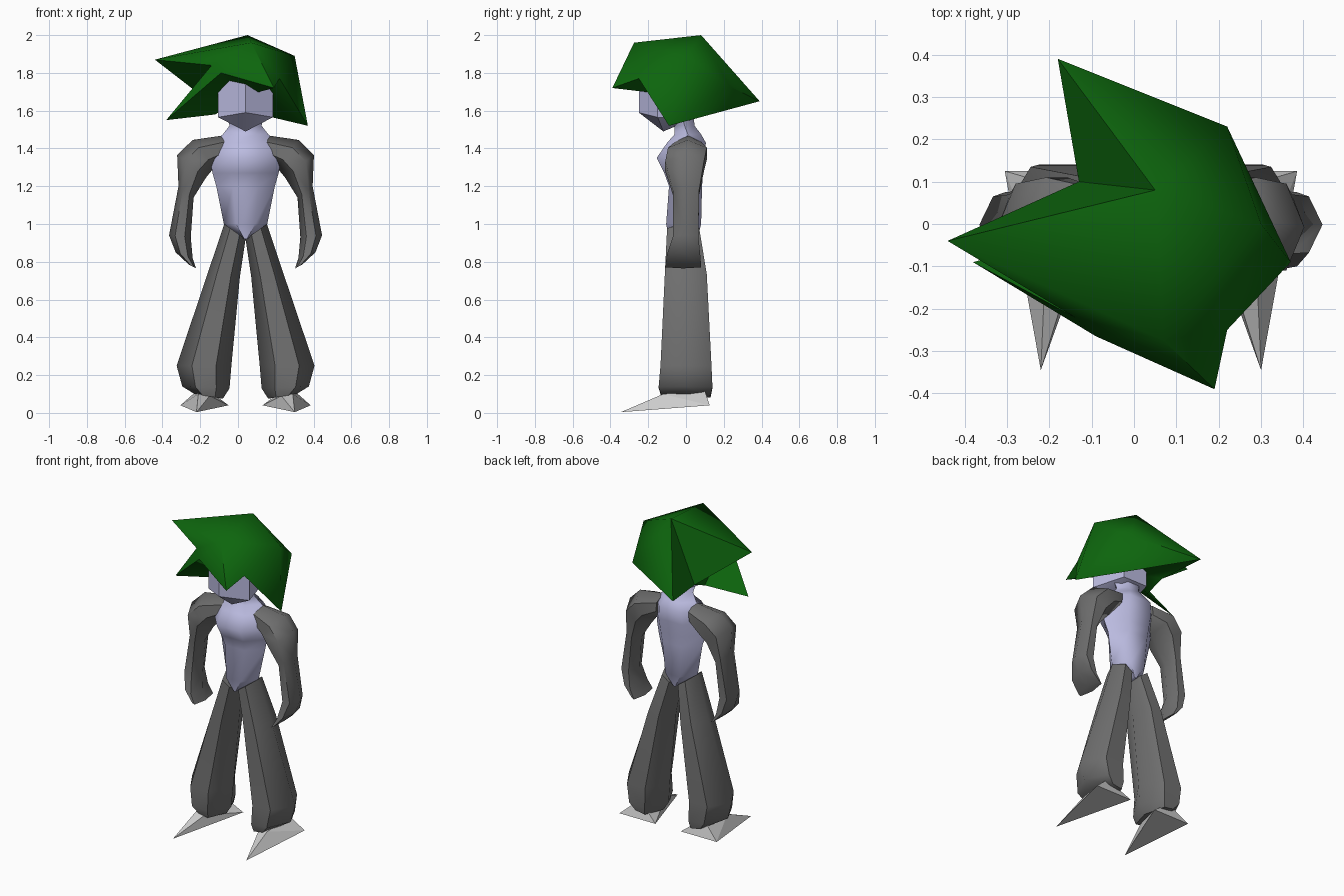
import bpy, bmesh, math

cube = bpy.data.objects.get("Cube")
if cube:
    bpy.data.objects.remove(cube, do_unlink=True)

AXIS = 0.04  # x position of the figure's symmetry plane


def material(name, rgb):
    m = bpy.data.materials.new(name)
    m.use_nodes = True
    m.diffuse_color = (*rgb, 1)
    m.node_tree.nodes["Principled BSDF"].inputs["Base Color"].default_value = (*rgb, 1)
    return m


GREEN = material("hair green", (0.004, 0.13, 0.004))
SKIN = material("pale lilac", (0.50, 0.50, 0.75))
GREY = material("cloth grey", (0.16, 0.16, 0.16))
WHITE = material("shoe light grey", (0.60, 0.60, 0.60))


def build(name, points, faces, mat, x=AXIS, mirror=False, smooth=60):
    """Make an object from points and faces, optionally mirrored across its origin."""
    mesh = bpy.data.meshes.new(name)
    mesh.from_pydata(points, [], faces)
    bm = bmesh.new()
    bm.from_mesh(mesh)
    bmesh.ops.recalc_face_normals(bm, faces=bm.faces)
    bm.to_mesh(mesh)
    bm.free()
    mesh.materials.append(mat)
    ob = bpy.data.objects.new(name, mesh)
    ob.location.x = x
    bpy.context.collection.objects.link(ob)
    if smooth:
        bpy.ops.object.select_all(action='DESELECT')
        ob.select_set(True)
        bpy.context.view_layer.objects.active = ob
        bpy.ops.object.shade_smooth_by_angle(angle=math.radians(smooth))
    if mirror:
        ob.modifiers.new("mirror", 'MIRROR').use_mirror_merge = False


def loft(name, rings, mat, mirror=False):
    """Six-sided tube; each ring is inner x, z, outer x, z, front y, back y."""
    pts, faces = [], []
    for xi, zi, xo, zo, yf, yb in rings:
        mid = (yf + yb) / 2
        for t, y in ((0, mid), (.28, yf), (.72, yf), (1, mid), (.72, yb), (.28, yb)):
            pts.append((xi + (xo - xi) * t, y, zi + (zo - zi) * t))
    for r in range(len(rings) - 1):
        for k in range(6):
            a, b = r * 6 + k, r * 6 + (k + 1) % 6
            faces.append((a, b, b + 6, a + 6))
    last = len(pts) - 6
    faces += [tuple(range(6)), tuple(range(last, last + 6))]
    build(name, pts, faces, mat, mirror=mirror)


# Torso and neck: height, half width, front y, back y
torso = [(.92, .015, -.09, .06), (1.0, .115, -.105, .08), (1.2, .155, -.09, .085),
         (1.27, .175, -.115, .09), (1.35, .19, -.155, .10), (1.43, .175, -.10, .105),
         (1.475, .12, -.06, .08), (1.52, .085, -.06, .045), (1.59, .10, -.09, .04)]
loft("torso", [(-w, z, w, z, f, b) for z, w, f, b in torso], SKIN)

# Arms with shoulder, elbow and tapering sleeve end
loft("arms", [(.12, 1.34, .11, 1.47, -.06, .08),
              (.165, 1.30, .28, 1.445, -.095, .11),
              (.21, 1.245, .362, 1.365, -.11, .095),
              (.275, 1.14, .355, 1.20, -.07, .07),
              (.29, .93, .405, .94, -.068, .065),
              (.28, .82, .37, .85, -.10, .075),
              (.262, .765, .30, .785, -.11, .08)], GREY, mirror=True)

# Flared trousers
loft("trousers", [(0, .92, .113, 1.0, -.10, .07),
                  (.03, .72, .20, .74, -.112, .11),
                  (.075, .25, .365, .25, -.135, .135),
                  (.085, .13, .335, .14, -.145, .14),
                  (.12, .075, .27, .10, -.13, .13)], GREY, mirror=True)

# Pointed wedge shoes
build("shoes", [(.26, -.345, .004), (.345, .125, .04), (.09, .125, .04),
                (.26, .10, .115), (.17, .10, .10), (.25, -.12, .10), (.19, -.12, .09)],
      [(0, 1, 2), (0, 5, 1), (5, 3, 1), (0, 2, 6), (6, 2, 4),
       (0, 6, 5), (5, 6, 4, 3), (1, 3, 4, 2)], WHITE, mirror=True, smooth=0)

# Head: ridged face, pointed chin
head = []
for z, side_z in ((1.80, 1.80), (1.59, 1.565)):
    head += [(0, -.25, z), (.145, -.15, side_z), (.085, .06, side_z),
             (-.085, .06, side_z), (-.145, -.15, side_z)]
head.append((0, -.12, 1.49))
build("head", head,
      [(0, 1, 2, 3, 4)] + [(k, (k + 1) % 5, (k + 1) % 5 + 5, k + 5) for k in range(5)]
      + [(k + 5, (k + 1) % 5 + 5, 10) for k in range(5)], SKIN, smooth=40)

# Spiky hair: rim and spike tips, then crown points, then the inside centre
hair = [(.19, -.39, 1.72), (.22, -.25, 1.77), (.37, -.09, 1.52), (-.18, .39, 1.65),
        (-.13, .10, 1.63), (-.44, -.04, 1.87), (-.38, -.09, 1.55), (-.12, -.02, 1.58),
        (-.09, -.265, 1.80), (.07, -.275, 1.96), (.05, .08, 2.0), (.30, 0, 1.89),
        (.22, .23, 1.73), (-.14, -.22, 1.84), (.04, -.05, 1.68)]
(BANG, GAP, LEFT_TIP, BACK_TIP, NOTCH, RIGHT_TIP, LOW_TIP, CHEEK,
 HAIRLINE, FORE, TOP, SIDE, NAPE, TEMPLE, INSIDE) = range(15)
locks = [
    # crown and back
    (TOP, BACK_TIP, NOTCH), (TOP, NAPE, BACK_TIP), (TOP, SIDE, NAPE), (TOP, FORE, SIDE),
    # upper right spike
    (RIGHT_TIP, FORE, TOP), (RIGHT_TIP, TOP, NOTCH),
    (RIGHT_TIP, TEMPLE, FORE), (RIGHT_TIP, NOTCH, TEMPLE),
    # lower right spike
    (TEMPLE, LOW_TIP, HAIRLINE), (TEMPLE, CHEEK, LOW_TIP),
    (LOW_TIP, CHEEK, HAIRLINE), (NOTCH, CHEEK, TEMPLE),
    # fringe
    (FORE, TEMPLE, HAIRLINE), (FORE, HAIRLINE, BANG), (FORE, BANG, GAP), (FORE, GAP, SIDE),
    # left spike
    (SIDE, GAP, LEFT_TIP), (SIDE, LEFT_TIP, NAPE), (NAPE, LEFT_TIP, BACK_TIP)]
# underside fan
rim = [BANG, GAP, LEFT_TIP, BACK_TIP, NOTCH, CHEEK, HAIRLINE]
locks += [(a, b, INSIDE) for a, b in zip(rim, rim[1:] + rim[:1])]
build("hair", hair, locks, GREEN, x=0)
